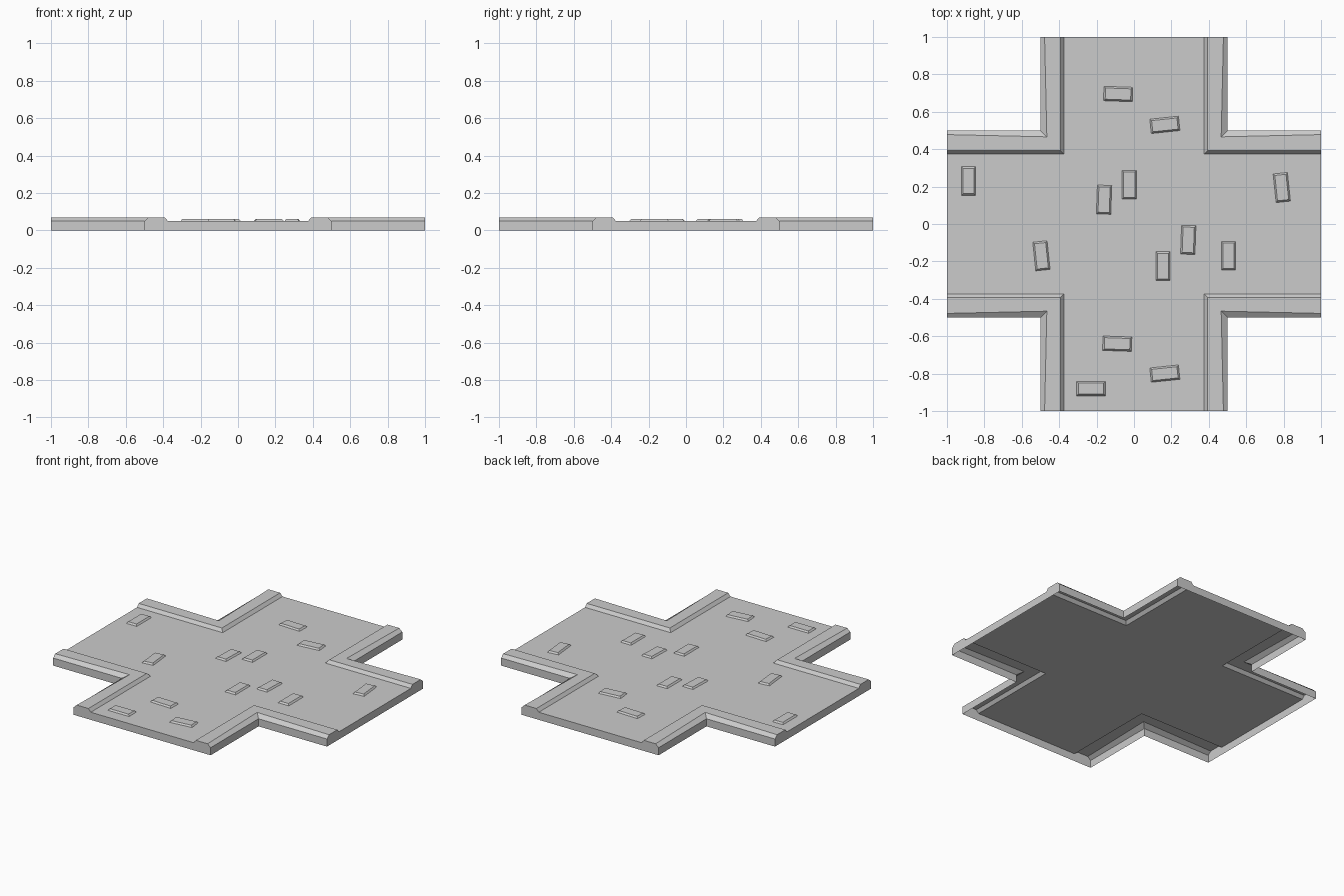
import bpy, bmesh, math
from mathutils import Matrix

if "Cube" in bpy.data.objects:
    bpy.data.objects.remove(bpy.data.objects["Cube"])

# Kerb cross-section: (distance from arm centre line, height)
PROFILE = [(0.5, 0), (0.5, 0.05), (0.478, 0.07), (0.392, 0.07), (0.375, 0.05)]
ROAD_Z = 0.05


def new_object(name, bm):
    mesh = bpy.data.meshes.new(name)
    bm.to_mesh(mesh)
    bm.free()
    obj = bpy.data.objects.new(name, mesh)
    bpy.context.collection.objects.link(obj)
    return obj


# Road base: one quadrant of the open-bottomed cross, mirrored in x and y
bm = bmesh.new()


def face(points):
    bm.faces.new([bm.verts.new(p) for p in points])


# Kerb strips swept around the mitred inner corner
for (a, za), (b, zb) in zip(PROFILE, PROFILE[1:]):
    ca, cb = (c - 0.012 if c == 0.478 else c for c in (a, b))
    face([(a, 1, za), (b, 1, zb), (cb, cb, zb), (ca, ca, za)])
    face([(ca, ca, za), (cb, cb, zb), (1, b, zb), (1, a, za)])

# Road surface, split along the diagonal
r = PROFILE[-1][0]
face([(0, 0, ROAD_Z), (1, 0, ROAD_Z), (1, r, ROAD_Z), (r, r, ROAD_Z)])
face([(0, 0, ROAD_Z), (r, r, ROAD_Z), (r, 1, ROAD_Z), (0, 1, ROAD_Z)])

# End walls of the arms
end = [(0, 0)] + PROFILE + [(0, ROAD_Z)]
face([(1, c, z) for c, z in end])
face([(c, 1, z) for c, z in reversed(end)])

bmesh.ops.remove_doubles(bm, verts=bm.verts, dist=1e-5)
bmesh.ops.recalc_face_normals(bm, faces=bm.faces)
if sum(f.normal.z * f.calc_area() for f in bm.faces) < 0:
    bmesh.ops.reverse_faces(bm, faces=bm.faces)
road = new_object("road_crossing", bm)
mirror = road.modifiers.new("mirror", "MIRROR")
mirror.use_axis = (True, True, False)

# Raised paving stones: x, y, rotation of the long side in degrees
STONES = [
    (-0.085, 0.695, -2), (0.165, 0.53, 6), (-0.09, -0.64, -2),
    (0.165, -0.80, 6), (-0.23, -0.88, 0),
    (-0.885, 0.23, 90), (-0.16, 0.13, 88), (-0.025, 0.21, 90),
    (0.79, 0.195, 96), (-0.495, -0.17, 96), (0.29, -0.085, 88),
    (0.155, -0.225, 90), (0.505, -0.17, 90),
]
for i, (x, y, angle) in enumerate(STONES):
    bm = bmesh.new()
    bmesh.ops.create_cube(bm, size=1, matrix=Matrix.Diagonal((0.154, 0.077, 0.01, 1)))
    # Chamfered top, no hidden underside
    for v in bm.verts:
        if v.co.z > 0:
            v.co.x *= 0.136 / 0.154
            v.co.y *= 0.060 / 0.077
    bottom = [f for f in bm.faces if f.normal.z < -0.9]
    bmesh.ops.delete(bm, geom=bottom, context="FACES_ONLY")
    stone = new_object(f"paving_stone_{i + 1}", bm)
    stone.location = (x, y, ROAD_Z + 0.005)
    stone.rotation_euler.z = math.radians(angle)
